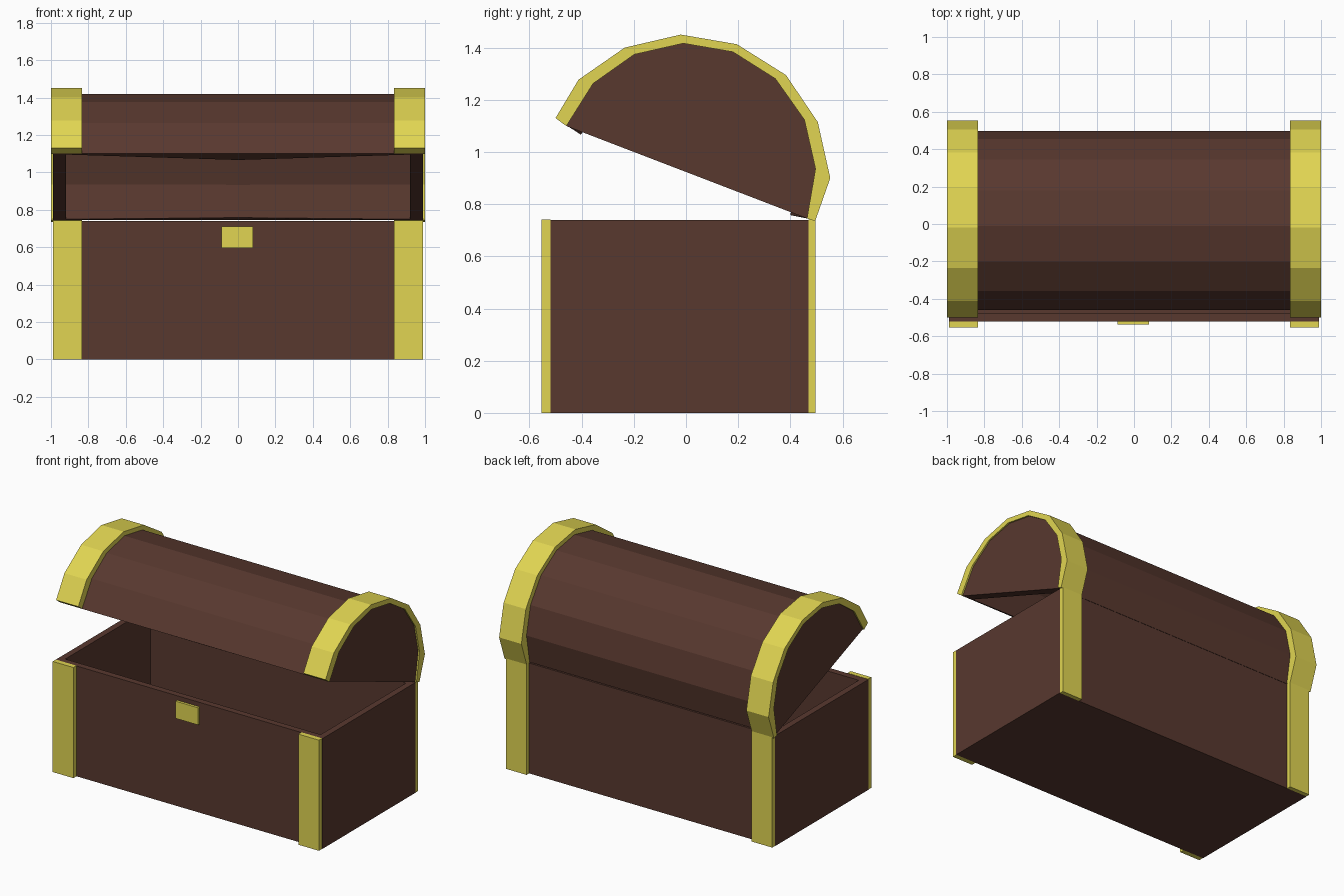
import bpy, bmesh, math
from mathutils import Vector

if "Cube" in bpy.data.objects:
    bpy.data.objects.remove(bpy.data.objects["Cube"])


def material(name, color):
    m = bpy.data.materials.new(name)
    m.diffuse_color = (*color, 1)
    m.use_nodes = True
    m.node_tree.nodes["Principled BSDF"].inputs["Base Color"].default_value = m.diffuse_color
    return m


WOOD = material("dark_wood", (0.098, 0.04, 0.028))
BRASS = material("yellow_metal", (0.75, 0.665, 0.084))


def finish(name, bm, mat):
    bmesh.ops.recalc_face_normals(bm, faces=bm.faces)
    mesh = bpy.data.meshes.new(name)
    bm.to_mesh(mesh)
    bm.free()
    mesh.materials.append(mat)
    obj = bpy.data.objects.new(name, mesh)
    bpy.context.collection.objects.link(obj)
    return obj


def add_box(bm, lo, hi):
    vs = bmesh.ops.create_cube(bm, size=1)["verts"]
    for v in vs:
        v.co = Vector([lo[i] + (v.co[i] + 0.5) * (hi[i] - lo[i]) for i in range(3)])
    return vs


def box(name, lo, hi, mat):
    bm = bmesh.new()
    add_box(bm, lo, hi)
    return finish(name, bm, mat)


def ring(bm, x, profile):
    return [bm.verts.new((x, y, z)) for y, z in profile]


def bridge(bm, a, b, closed=False):
    for i in range(len(a) if closed else len(a) - 1):
        j = (i + 1) % len(a)
        bm.faces.new((a[i], a[j], b[j], b[i]))


# Open body: box with inset top pushed down into a cavity
bm = bmesh.new()
add_box(bm, (-0.99, -0.52, 0), (0.99, 0.47, 0.74))
bm.normal_update()
top = max(bm.faces, key=lambda f: f.calc_center_median().z)
bmesh.ops.inset_region(bm, faces=[top], thickness=0.06)
cavity = bmesh.ops.extrude_discrete_faces(bm, faces=[top])["faces"][0]
bmesh.ops.translate(bm, verts=cavity.verts, vec=(0, 0, -0.68))
finish("chest_body", bm, WOOD)

# Tilted lid: half-round shell with eight flats
CY, CZ, TILT = 0.0025, 0.9225, math.radians(-21)


def arc(r, drop=0.0):
    pts = []
    for k in range(9):
        a = TILT + k * math.pi / 8
        y, z = CY + r * math.cos(a), CZ + r * math.sin(a)
        if k in (0, 8):
            y += drop * math.sin(TILT)
            z -= drop * math.cos(TILT)
        pts.append((y, z))
    return pts


bm = bmesh.new()
outer = [ring(bm, x, arc(0.496)) for x in (-0.99, 0.99)]
inner = [ring(bm, x, arc(r, d)) for x, r, d in
         ((-0.92, 0.482, 0), (0, 0.43, 0.011), (0.92, 0.482, 0))]
bridge(bm, *outer)
bridge(bm, inner[0], inner[1])
bridge(bm, inner[1], inner[2])
for end in (outer[0], outer[1], inner[0], inner[2]):
    bm.faces.new(end)
for o, i in ((outer[0], inner[0]), (outer[1], inner[2])):
    bm.faces.new((o[0], o[8], i[8], i[0]))
for k in (0, 8):
    bm.faces.new((outer[0][k], inner[0][k], inner[1][k], inner[2][k], outer[1][k]))
finish("lid", bm, WOOD)

# Metal bands over both lid ends
BAND = [(0.495, 0.735), (0.553, 0.90), (0.505, 1.115), (0.383, 1.295), (0.195, 1.413),
        (-0.02, 1.45), (-0.235, 1.40), (-0.412, 1.277), (-0.50, 1.13)]
loop = BAND + arc(0.494)[::-1]
for side, s in (("left", -1), ("right", 1)):
    bm = bmesh.new()
    a, b = ring(bm, s * 0.835, loop), ring(bm, s * 1.0, loop)
    bridge(bm, a, b, closed=True)
    for r in (a, b):
        for k in range(8):
            bm.faces.new((r[k], r[k + 1], r[16 - k], r[17 - k]))
    finish(side + "_lid_band", bm, BRASS)

    # Upright corner straps on the body
    x0, x1 = sorted((s * 0.835, s * 0.988))
    for face, y0, y1 in (("front", -0.553, -0.52), ("back", 0.47, 0.497)):
        box(f"{side}_{face}_strap", (x0, y0, 0), (x1, y1, 0.742), BRASS)

# Lock plate
box("lock_plate", (-0.088, -0.537, 0.595), (0.08, -0.52, 0.71), BRASS)
